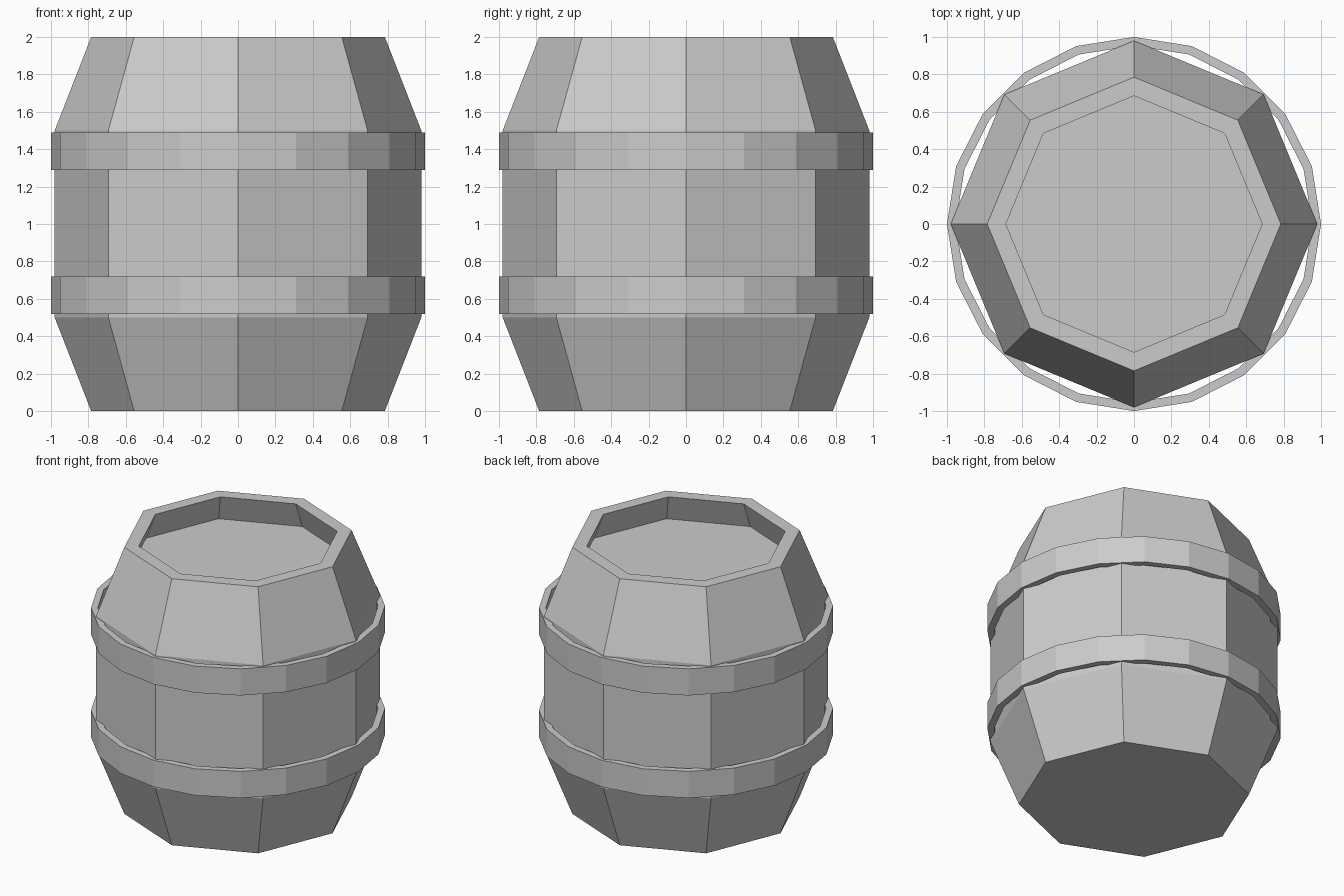
import bpy, bmesh
from math import cos, sin, pi

if "Cube" in bpy.data.objects:
    bpy.data.objects.remove(bpy.data.objects["Cube"])


def lathe(name, profile, sides, closed=False):
    """Sweep (radius, z) points into a faceted solid; open profiles get end caps."""
    bm = bmesh.new()
    rings = [[bm.verts.new((r * cos(2 * pi * i / sides), r * sin(2 * pi * i / sides), z))
              for i in range(sides)] for r, z in profile]
    pairs = list(zip(rings, rings[1:]))
    if closed:
        pairs.append((rings[-1], rings[0]))
    else:
        bm.faces.new(rings[0][::-1])
        bm.faces.new(rings[-1])
    for a, b in pairs:
        for i in range(sides):
            j = (i + 1) % sides
            bm.faces.new((a[i], a[j], b[j], b[i]))
    bmesh.ops.recalc_face_normals(bm, faces=bm.faces)
    mesh = bpy.data.meshes.new(name)
    bm.to_mesh(mesh)
    bm.free()
    obj = bpy.data.objects.new(name, mesh)
    bpy.context.collection.objects.link(obj)
    return obj


# Eight-sided body with a rim and a recessed lid that follows the wall taper
lathe("barrel_body", [(0.785, 0), (0.98, 0.5), (0.98, 1.5), (0.785, 2),
                      (0.685, 2), (0.763, 1.8)], 8)

# Twenty-sided hoops
for name, z in (("lower_hoop", 0.52), ("upper_hoop", 1.29)):
    lathe(name, [(1.0, z), (1.0, z + 0.2), (0.953, z + 0.2), (0.953, z)], 20, closed=True)
